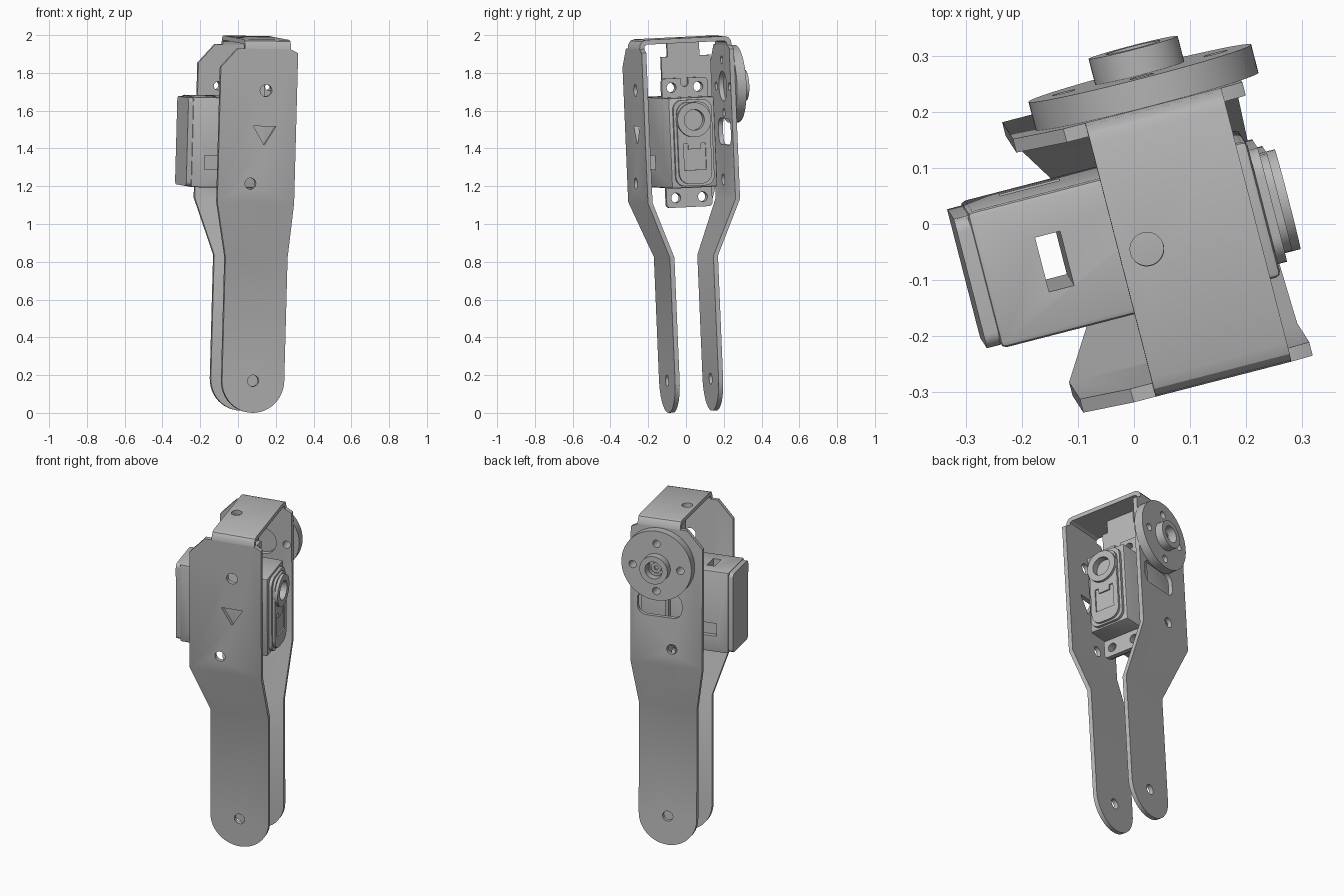
import bpy, bmesh, math
from mathutils import Matrix, Vector

if "Cube" in bpy.data.objects:
    bpy.data.objects.remove(bpy.data.objects["Cube"])

grey = bpy.data.materials.new("plain grey")
grey.use_nodes = True
grey.diffuse_color = (0.48, 0.48, 0.48, 1)
grey.node_tree.nodes["Principled BSDF"].inputs["Base Color"].default_value = (0.48, 0.48, 0.48, 1)

parts = []
AXIS_U, AXIS_W = 0.05, 1.72      # output shaft position
BODY_V = 0.048                   # motor centre depth


def finish(name, bm):
    bmesh.ops.recalc_face_normals(bm, faces=bm.faces[:])
    mesh = bpy.data.meshes.new(name)
    bm.to_mesh(mesh)
    bm.free()
    mesh.materials.append(grey)
    ob = bpy.data.objects.new(name, mesh)
    bpy.context.collection.objects.link(ob)
    parts.append(ob)
    return ob


def prism(name, pts, axis, lo, hi, bevel=0):
    """Extrude a 2D outline along one axis (0, 1 or 2)."""
    bm = bmesh.new()
    verts = []
    for p in pts:
        co = list(p)
        co.insert(axis, lo)
        verts.append(bm.verts.new(co))
    face = bm.faces.new(verts)
    move = Vector((0, 0, 0))
    move[axis] = hi - lo
    ext = bmesh.ops.extrude_face_region(bm, geom=[face])
    bmesh.ops.translate(bm, vec=move, verts=[g for g in ext["geom"] if isinstance(g, bmesh.types.BMVert)])
    if bevel:
        bmesh.ops.recalc_face_normals(bm, faces=bm.faces[:])
        bmesh.ops.bevel(bm, geom=bm.edges[:], offset=bevel, segments=2, profile=0.5, affect="EDGES")
    return finish(name, bm)


def circle(a, b, r, n=32):
    return [(a + r * math.cos(2 * math.pi * i / n), b + r * math.sin(2 * math.pi * i / n)) for i in range(n)]


def rect(a0, b0, a1, b1):
    return [(a0, b0), (a1, b0), (a1, b1), (a0, b1)]


def round_rect(a0, b0, a1, b1, r, n=6):
    corners = [(a1 - r, b1 - r), (a0 + r, b1 - r), (a0 + r, b0 + r), (a1 - r, b0 + r)]
    return [(a + r * math.cos(math.pi / 2 * (k + i / n)), b + r * math.sin(math.pi / 2 * (k + i / n)))
            for k, (a, b) in enumerate(corners) for i in range(n + 1)]


def cut(ob, outlines, axis, lo, hi):
    """Subtract extruded outlines from an object."""
    for pts in outlines:
        tool = prism("cutter", pts, axis, lo, hi)
        tool.hide_render = True
        mod = ob.modifiers.new("cut", "BOOLEAN")
        mod.operation, mod.solver, mod.object = "DIFFERENCE", "EXACT", tool
        deps = bpy.context.evaluated_depsgraph_get()
        deps.update()
        mesh = bpy.data.meshes.new_from_object(ob.evaluated_get(deps))
        ob.modifiers.clear()
        ob.data = mesh
        parts.remove(tool)
        bpy.data.objects.remove(tool)


def arm(name, low_v, high_v, thick):
    """Cranked sheet arm: flat outline, folded at two heights, then thickened."""
    r, base, w0, w1 = 0.17, 0.176, 0.83, 1.125
    pts = [(AXIS_U - r * math.cos(math.pi * i / 24), base - r * math.sin(math.pi * i / 24)) for i in range(25)]
    pts += [(0.22, 1.92), (0.18, 1.94), (-0.11, 1.94), (-0.2, 1.84), (-0.2, w1), (-0.12, w0)]
    bm = bmesh.new()
    bm.faces.new([bm.verts.new((u, 0, w)) for u, w in pts])
    for w in (w0, w1):
        bmesh.ops.bisect_plane(bm, geom=bm.verts[:] + bm.edges[:] + bm.faces[:],
                               plane_co=(0, 0, w), plane_no=(0, 0, 1))
    for v in bm.verts:
        t = min(1, max(0, (v.co.z - w0) / (w1 - w0)))
        v.co.y = low_v + (high_v - low_v) * t
    ext = bmesh.ops.extrude_face_region(bm, geom=bm.faces[:])
    bmesh.ops.translate(bm, vec=(0, thick, 0),
                        verts=[g for g in ext["geom"] if isinstance(g, bmesh.types.BMVert)])
    return finish(name, bm)


ring_holes = [(0.14, 0), (-0.14, 0), (0, 0.14), (0, -0.14)]
arm_holes = [circle(AXIS_U, 0.176, 0.03), circle(-0.022, 1.225, 0.03)]

# Front arm with holes and a triangular window
front = arm("front_arm", -0.109, -0.216, 0.025)
cut(front, arm_holes + [circle(AXIS_U, AXIS_W, 0.032),
                        [(-0.014, 1.53), (0.048, 1.43), (0.11, 1.53)]], 1, -0.3, 0)

# Back arm with horn opening and a rounded slot
back = arm("back_arm", 0.154, 0.288, -0.025)
cut(back, arm_holes + [circle(AXIS_U, AXIS_W, 0.08), round_rect(-0.08, 1.41, 0.18, 1.55, 0.05)]
    + [circle(AXIS_U + a, AXIS_W + b, 0.022, 20) for a, b in ring_holes], 1, 0.05, 0.4)

# Top strap folded over both arms
strap = prism("top_strap", [
    (-0.216, 1.94), (-0.212, 1.965), (-0.2, 1.981), (-0.18, 1.988),
    (0.252, 1.988), (0.272, 1.981), (0.284, 1.965), (0.288, 1.94),
    (0.263, 1.94), (0.26, 1.955), (0.248, 1.963), (-0.176, 1.963), (-0.188, 1.955), (-0.191, 1.94)],
    0, -0.07, 0.18)
cut(strap, [circle(-0.02, 0.045, 0.03)], 2, 1.9, 2.1)

# Round horn with hub
horn = prism("horn_disc", circle(AXIS_U, AXIS_W + 0.01, 0.205, 64), 1, 0.288, 0.34)
cut(horn, [circle(AXIS_U + a, AXIS_W + b, 0.022, 20) for a, b in ring_holes], 1, 0.2, 0.4)
cut(horn, [circle(AXIS_U, AXIS_W, 0.048)], 1, 0.315, 0.4)
hub = prism("horn_hub", circle(AXIS_U, AXIS_W, 0.082, 48), 1, 0.338, 0.387)
cut(hub, [circle(AXIS_U, AXIS_W, 0.05)], 1, 0.3, 0.4)
screw = prism("hub_screw", circle(AXIS_U, AXIS_W, 0.03), 1, 0.31, 0.345)
cut(screw, [circle(AXIS_U, AXIS_W, 0.014, 6)], 1, 0.33, 0.4)

# Motor case with wire windows
v0, v1 = BODY_V - 0.125, BODY_V + 0.125
case = prism("motor_case", rect(v0, 1.195, v1, 1.674), 0, -0.31, 0.205, 0.01)
cut(case, [rect(-0.203, 0.0, -0.157, 0.1)], 2, 1.1, 1.8)
for lo, hi in ((v0 - 0.05, v0 + 0.03), (v1 - 0.03, v1 + 0.05)):
    cut(case, [rect(-0.24, 1.29, -0.13, 1.365)], 1, lo, hi)
prism("motor_end_cap", round_rect(v0 + 0.006, 1.2, v1 - 0.006, 1.668, 0.025), 0, -0.335, -0.3)

# Mounting ears and the hanging plate behind them
flange = prism("motor_flange", round_rect(v0, 1.09, v1, 1.775, 0.02), 0, 0.05, 0.078)
holder = prism("holder_plate", [
    (v0 + 0.01, 1.1), (v1, 1.1), (v1 + 0.03, 1.2), (v1 + 0.03, 1.89), (v1 - 0.03, 1.89),
    (v1 - 0.03, 1.97), (v0 + 0.045, 1.97), (v0 + 0.045, 1.89), (v0 + 0.01, 1.89)], 0, 0.03, 0.05)
ear_holes = [circle(BODY_V + s * 0.073, w, 0.026, 24) for s in (-1, 1) for w in (1.142, 1.726)]
for ob in (flange, holder):
    cut(ob, ear_holes, 0, 0, 0.2)
cut(flange, [round_rect(BODY_V - 0.02, 1.73, BODY_V + 0.02, 1.82, 0.018)], 0, 0, 0.2)

# Stepped front of the motor case
step = prism("motor_step", round_rect(BODY_V - 0.105, 1.205, BODY_V + 0.105, 1.662, 0.05), 0, 0.2, 0.222)
nose = prism("motor_nose", round_rect(BODY_V - 0.09, 1.215, BODY_V + 0.09, 1.65, 0.06), 0, 0.22, 0.236)
boss = prism("shaft_boss", circle(BODY_V, 1.555, 0.092, 48), 0, 0.22, 0.252)
for ob in (step, nose, boss):
    cut(ob, [circle(BODY_V, 1.555, 0.055)], 0, 0.212, 0.3)
cut(nose, [[(BODY_V + s * a, w) for s, a, w in (
    (-1, 0.06, 1.29), (-1, 0.06, 1.43), (-1, 0.035, 1.43), (-1, 0.035, 1.4),
    (1, 0.035, 1.4), (1, 0.035, 1.43), (1, 0.06, 1.43), (1, 0.06, 1.29))]], 0, 0.228, 0.3)

# Turn and lean the whole assembly, then shade it
up = Vector((0.027, -0.042, 1)).normalized()
across = Vector((0.968, 0.25, -0.0156))
across = (across - up * across.dot(up)).normalized()
depth = up.cross(across)
pose = Matrix((across, depth, up)).transposed().to_4x4()
bpy.ops.object.select_all(action="DESELECT")
for ob in parts:
    ob.data.transform(pose)
    ob.select_set(True)
bpy.context.view_layer.objects.active = parts[0]
bpy.ops.object.shade_smooth_by_angle(angle=math.radians(30))
